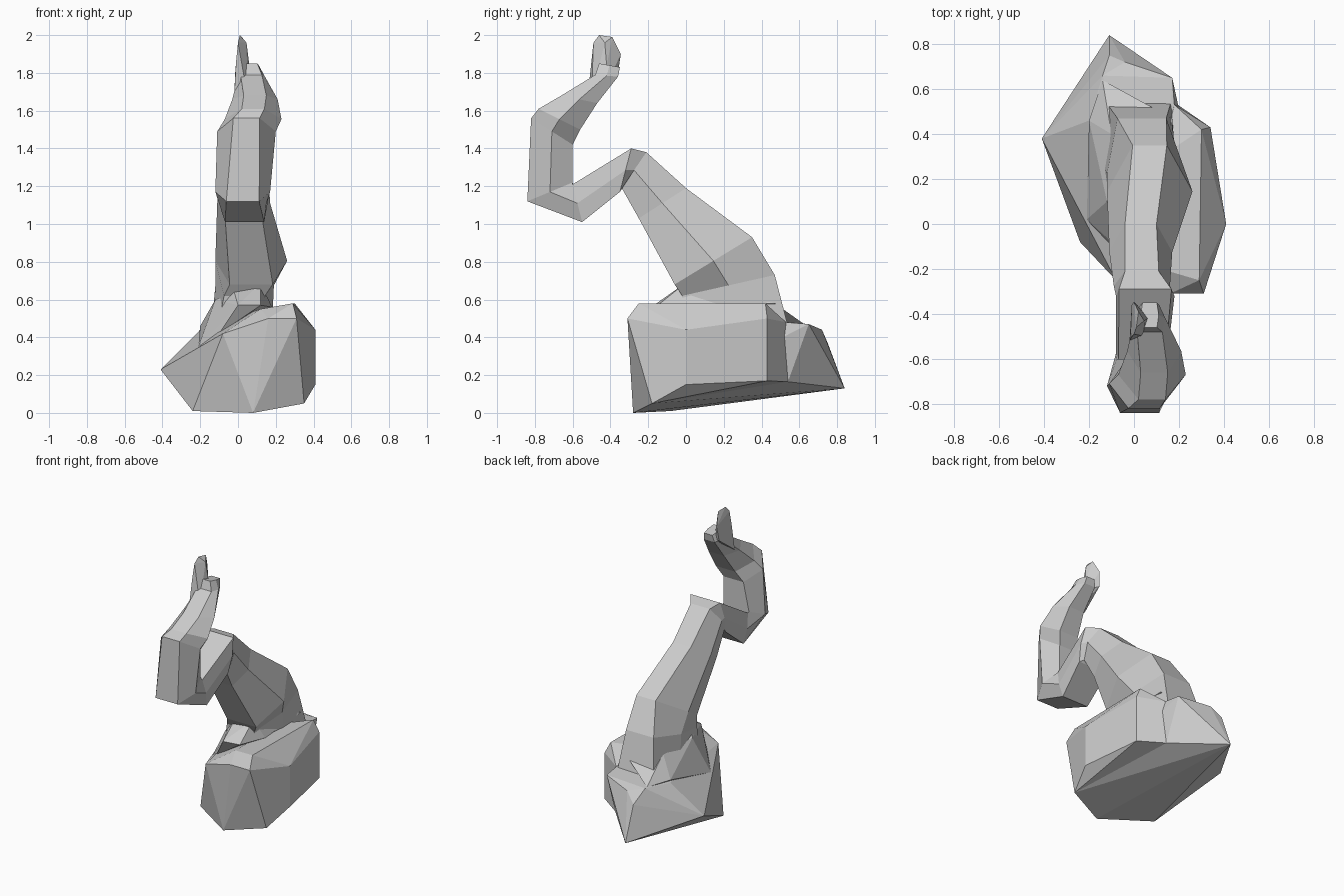
import bpy, bmesh


def finish(bm, name):
    bmesh.ops.recalc_face_normals(bm, faces=bm.faces)
    mesh = bpy.data.meshes.new(name)
    bm.to_mesh(mesh)
    bm.free()
    obj = bpy.data.objects.new(name, mesh)
    bpy.context.collection.objects.link(obj)
    return obj


def hull(name, points):
    """Faceted rock: convex hull around a few corner points."""
    bm = bmesh.new()
    for p in points:
        bm.verts.new(p)
    res = bmesh.ops.convex_hull(bm, input=bm.verts)
    junk = [v for v in res["geom_interior"] if isinstance(v, bmesh.types.BMVert)]
    bmesh.ops.delete(bm, geom=junk, context='VERTS')
    bmesh.ops.dissolve_limit(bm, angle_limit=0.06, verts=bm.verts, edges=bm.edges)
    return finish(bm, name)


def loft(name, sections):
    """Six-sided tube. Section: back y,z / front y,z / left x, right x / back, front width share."""
    bm = bmesh.new()
    rings = []
    for ay, az, by, bz, x0, x1, fa, fb in sections:
        c, h = (x0 + x1) / 2, (x1 - x0) / 2
        my, mz = (ay + by) / 2, (az + bz) / 2
        pts = [(c - h * fa, ay, az), (c + h * fa, ay, az), (x1, my, mz),
               (c + h * fb, by, bz), (c - h * fb, by, bz), (x0, my, mz)]
        rings.append([bm.verts.new(p) for p in pts])
    for r, s in zip(rings, rings[1:]):
        for i in range(6):
            j = (i + 1) % 6
            bm.faces.new((r[i], r[j], s[j], s[i]))
    bm.faces.new(rings[0])
    bm.faces.new(rings[-1])
    return finish(bm, name)


# Heavy boulder at the bottom
hull("base_rock", [
    (-0.11, 0.84, 0.13), (-0.41, 0.38, 0.23), (-0.24, -0.08, 0.01),
    (0.08, -0.28, 0.0), (0.35, -0.18, 0.05), (0.18, 0.54, 0.165),
    (-0.08, -0.25, 0.42), (0.16, -0.30, 0.50), (0.12, -0.20, 0.55),
    (0.18, 0.52, 0.48), (-0.21, 0.02, 0.35), (-0.20, 0.46, 0.44),
    (-0.14, 0.66, 0.46), (-0.04, 0.72, 0.44), (0.17, 0.65, 0.47),
    (-0.11, 0.75, 0.37)])

# Bulging right side of the boulder
hull("base_side_rock", [
    (0.08, -0.28, 0.0), (0.35, -0.18, 0.05), (0.19, -0.24, 0.165),
    (0.41, 0.0, 0.15), (0.34, 0.43, 0.17), (0.18, 0.54, 0.165),
    (-0.08, -0.25, 0.42), (0.16, -0.31, 0.50), (0.31, -0.31, 0.50),
    (0.12, -0.20, 0.55), (0.29, -0.25, 0.58), (0.41, 0.0, 0.44),
    (0.30, 0.42, 0.58), (0.34, 0.43, 0.50), (0.18, 0.53, 0.48),
    (0.12, 0.3, 0.55)])

# Flared collar where the trunk meets the boulder
hull("trunk_collar", [
    (-0.20, 0.46, 0.46), (-0.21, 0.02, 0.35), (-0.12, 0.10, 0.60),
    (-0.10, 0.40, 0.60), (0.12, 0.0, 0.69), (-0.02, -0.03, 0.64),
    (0.0, -0.17, 0.57), (0.12, -0.15, 0.57), (0.17, 0.47, 0.58),
    (0.18, 0.05, 0.56), (-0.10, -0.10, 0.42), (-0.14, 0.64, 0.46)])

# Trunk leaning forward, bending down, then rising into the hooked end
loft("bent_trunk", [
    (0.54, 0.46, 0.00, 0.45, -0.14, 0.18, .9, .8),
    (0.47, 0.73, -0.02, 0.62, -0.12, 0.19, .7, .7),
    (0.35, 0.93, -0.06, 0.68, -0.12, 0.26, .4, .6),
    (0.00, 1.19, -0.25, 1.03, -0.11, 0.17, .5, .7),
    (-0.21, 1.38, -0.34, 1.19, -0.09, 0.16, .6, .8),
    (-0.29, 1.40, -0.35, 1.17, -0.08, 0.18, .9, .9),
    (-0.60, 1.21, -0.55, 1.01, -0.08, 0.15, .9, .9),
    (-0.60, 1.22, -0.84, 1.12, -0.12, 0.17, .7, .6),
    (-0.60, 1.42, -0.82, 1.56, -0.11, 0.20, .5, .45),
    (-0.56, 1.50, -0.78, 1.61, -0.07, 0.23, .5, .4),
    (-0.47, 1.64, -0.66, 1.68, -0.03, 0.21, .5, .5),
    (-0.36, 1.78, -0.48, 1.79, 0.00, 0.14, .6, .8),
    (-0.35, 1.83, -0.46, 1.85, 0.03, 0.11, .8, .8)])

# Thin horn at the very top
hull("top_horn", [
    (-0.015, -0.48, 1.80), (0.05, -0.40, 1.78), (-0.01, -0.36, 1.80),
    (-0.01, -0.50, 1.86), (0.06, -0.42, 1.84), (0.0, -0.345, 1.90),
    (0.0, -0.49, 1.96), (0.01, -0.46, 2.0), (0.02, -0.39, 1.99),
    (0.045, -0.43, 1.96), (-0.02, -0.52, 1.68), (0.05, -0.5, 1.68)])
